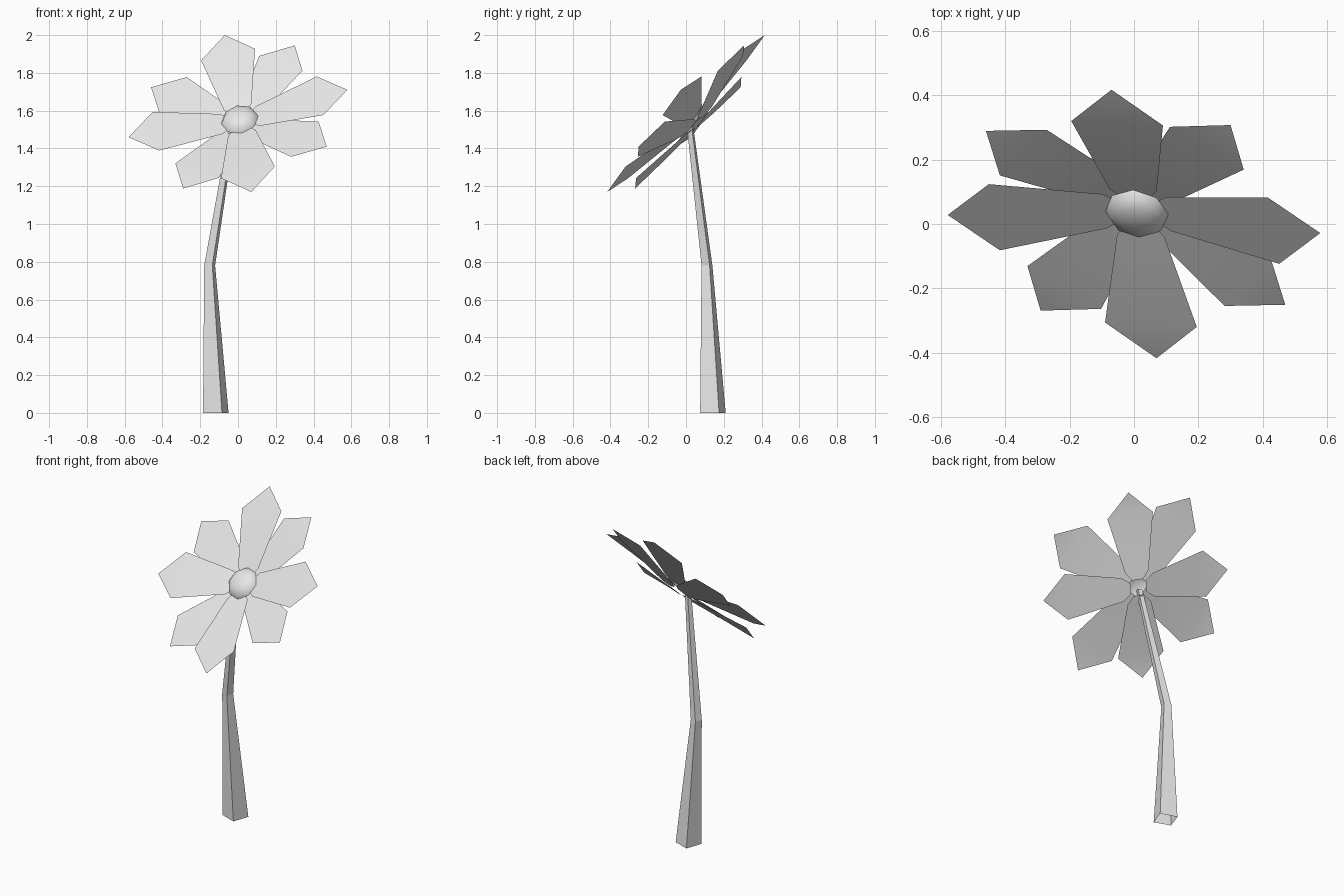
import bpy, bmesh
from math import radians, sin, cos, pi
from mathutils import Matrix, Vector

cube = bpy.data.objects.get("Cube")
if cube:
    bpy.data.objects.remove(cube)

grey = bpy.data.materials.new("light grey")
grey.use_nodes = True
grey.diffuse_color = (0.8, 0.8, 0.8, 1)
grey.node_tree.nodes["Principled BSDF"].inputs["Base Color"].default_value = (0.8, 0.8, 0.8, 1)

# Frame of the tilted flower head
U = Vector((0.578, -0.028, 0.125)).normalized()
V = Vector((-0.07, 0.417, 0.415)).normalized()
N = U.cross(V)
HEAD = Matrix.Translation((0, 0, 1.585)) @ Matrix((U, V, N)).transposed().to_4x4()


def make_object(name, rings, closed, matrix=Matrix(), smooth=False):
    """Skin a list of point rows; a row of one point ends in triangles."""
    bm = bmesh.new()
    rows = [[bm.verts.new(matrix @ Vector(p)) for p in ring] for ring in rings]
    for a, b in zip(rows, rows[1:]):
        n = len(a)
        for i in range(n if closed else n - 1):
            j = (i + 1) % n
            bm.faces.new([a[i], a[j], b[0]] if len(b) == 1 else [a[i], a[j], b[j], b[i]])
    mesh = bpy.data.meshes.new(name)
    bm.to_mesh(mesh)
    bm.free()
    mesh.materials.append(grey)
    obj = bpy.data.objects.new(name, mesh)
    bpy.context.collection.objects.link(obj)
    if smooth:
        bpy.ops.object.select_all(action='DESELECT')
        obj.select_set(True)
        bpy.context.view_layer.objects.active = obj
        bpy.ops.object.shade_smooth_by_angle(angle=radians(40))
    return obj


# Petals: (distance out, half width, height), slightly cupped at the base
PROFILE = [(0.05, 0.035, -0.055), (0.1, 0.075, -0.05), (0.445, 0.146, 0)]
petal = [[(r, -w, h), (r, w, h)] for r, w, h in PROFILE] + [[(0.593, 0, 0)]]
petal = [row[::-1] for row in petal]
for i in range(4):
    turn = Matrix.Rotation(i * pi / 2, 4, 'Z')
    make_object(f"front_petal_{i + 1}", petal, False, HEAD @ turn, True)
    lower = (Matrix.Translation((0, 0, -0.027)) @ turn
             @ Matrix.Rotation(radians(50.7), 4, 'Z') @ Matrix.Scale(0.945, 4))
    make_object(f"back_petal_{i + 1}", petal, False, HEAD @ lower, True)

# Flower centre: shallow open dome
dome = []
for t in (0, 30, 60):
    r, h = 0.1 * cos(radians(t)), 0.045 * sin(radians(t)) - 0.05
    dome.append([(r * cos(k * pi / 4), r * sin(k * pi / 4), h) for k in range(8)])
dome.append([(0, 0, -0.005)])
make_object("flower_centre", dome, True, HEAD, True)

# Stem: bent, tapering four-sided tube
stem = []
for x, y, z, r in [(-0.1175, 0.1425, 0, 0.075), (-0.15, 0.111, 0.78, 0.032),
                   (-0.025, 0.018, 1.545, 0.018)]:
    stem.append([(x + r * cos(radians(25.7) + k * pi / 2),
                  y + r * sin(radians(25.7) + k * pi / 2), z) for k in range(4)])
make_object("stem", stem, True)
